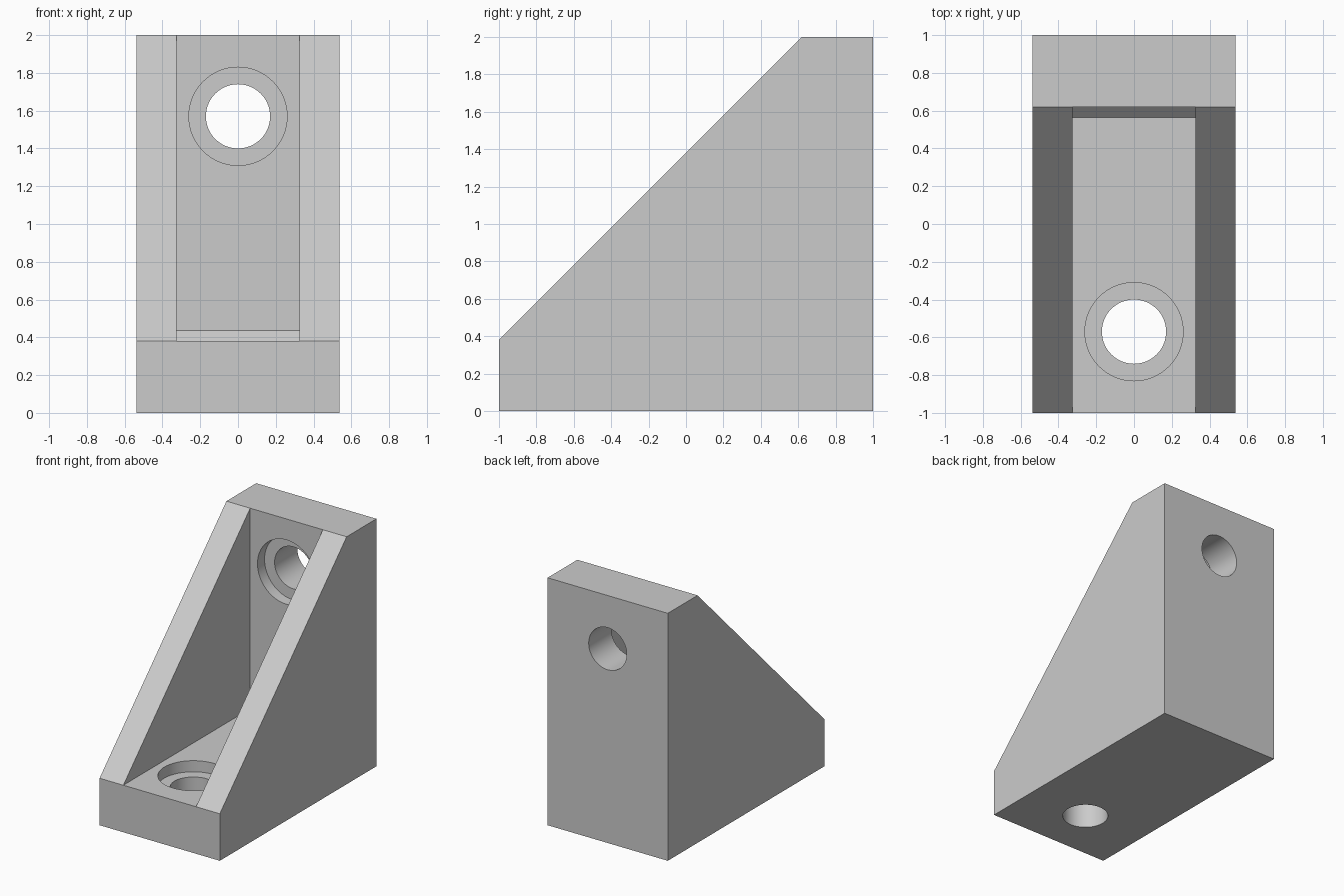
import bpy
import bmesh
import math

cube = bpy.data.objects.get("Cube")
if cube:
    bpy.data.objects.remove(cube, do_unlink=True)

HALF = 0.5375      # half width of the bracket
INNER = 0.325      # half width of the pocket
T = 0.38           # plate thickness
CHAMFER = 0.055    # inside corner chamfer
BORE_DEPTH = 0.09
HOLE = 0.57        # hole distance measured along each plate
INF = 3

grey = bpy.data.materials.new("plain grey")
grey.use_nodes = True
grey.diffuse_color = (0.6, 0.6, 0.6, 1)
grey.node_tree.nodes["Principled BSDF"].inputs["Base Color"].default_value = (0.6, 0.6, 0.6, 1)


def finish(name, bm):
    bmesh.ops.recalc_face_normals(bm, faces=bm.faces)
    mesh = bpy.data.meshes.new(name)
    bm.to_mesh(mesh)
    bm.free()
    mesh.materials.append(grey)
    obj = bpy.data.objects.new(name, mesh)
    bpy.context.collection.objects.link(obj)
    return obj


def prism(name, profile, half):
    """Extrude a (y, z) profile along x."""
    bm = bmesh.new()
    face = bm.faces.new([bm.verts.new((-half, y, z)) for y, z in profile])
    new = bmesh.ops.extrude_face_region(bm, geom=[face])["geom"]
    verts = [v for v in new if isinstance(v, bmesh.types.BMVert)]
    bmesh.ops.translate(bm, verts=verts, vec=(2 * half, 0, 0))
    return finish(name, bm)


def drill(name, radius, centre, length, tilt):
    bpy.ops.mesh.primitive_cylinder_add(vertices=64, radius=radius, depth=length,
                                        location=centre, rotation=(tilt, 0, 0))
    obj = bpy.context.object
    obj.name = name
    obj.data.materials.append(grey)
    return obj


# Bracket body: base plate, back plate and sloping side webs
wall = 1 - T
bracket = prism("corner_bracket",
                [(-1, 0), (1, 0), (1, 2), (wall, 2), (-1, T)], HALF)

# Pocket between the side webs, chamfered in the inside corner
cutters = [prism("pocket_cutter",
                 [(-INF, T), (wall - CHAMFER, T), (wall, T + CHAMFER),
                  (wall, INF), (-INF, INF)], INNER)]

# Counterbored bolt holes in the base and back plates
for plate, tilt in (("base", 0), ("back", math.pi / 2)):
    for kind, radius, low, high in (("bolt_hole", 0.17, -0.2, T + 0.2),
                                    ("counterbore", 0.26, T - BORE_DEPTH, T + 0.1)):
        mid = (low + high) / 2
        centre = (0, -HOLE, mid) if plate == "base" else (0, 1 - mid, 1 + HOLE)
        cutters.append(drill(f"{plate}_{kind}_cutter", radius, centre, high - low, tilt))

bpy.context.view_layer.objects.active = bracket
for cutter in cutters:
    cutter.hide_render = True
    mod = bracket.modifiers.new(cutter.name, 'BOOLEAN')
    mod.operation = 'DIFFERENCE'
    mod.solver = 'EXACT'
    mod.object = cutter
    bpy.ops.object.modifier_apply(modifier=mod.name)
    bpy.data.objects.remove(cutter, do_unlink=True)

# Smooth bores, crisp edges elsewhere
bpy.ops.object.select_all(action='DESELECT')
bracket.select_set(True)
bpy.ops.object.shade_smooth_by_angle(angle=math.radians(30))
